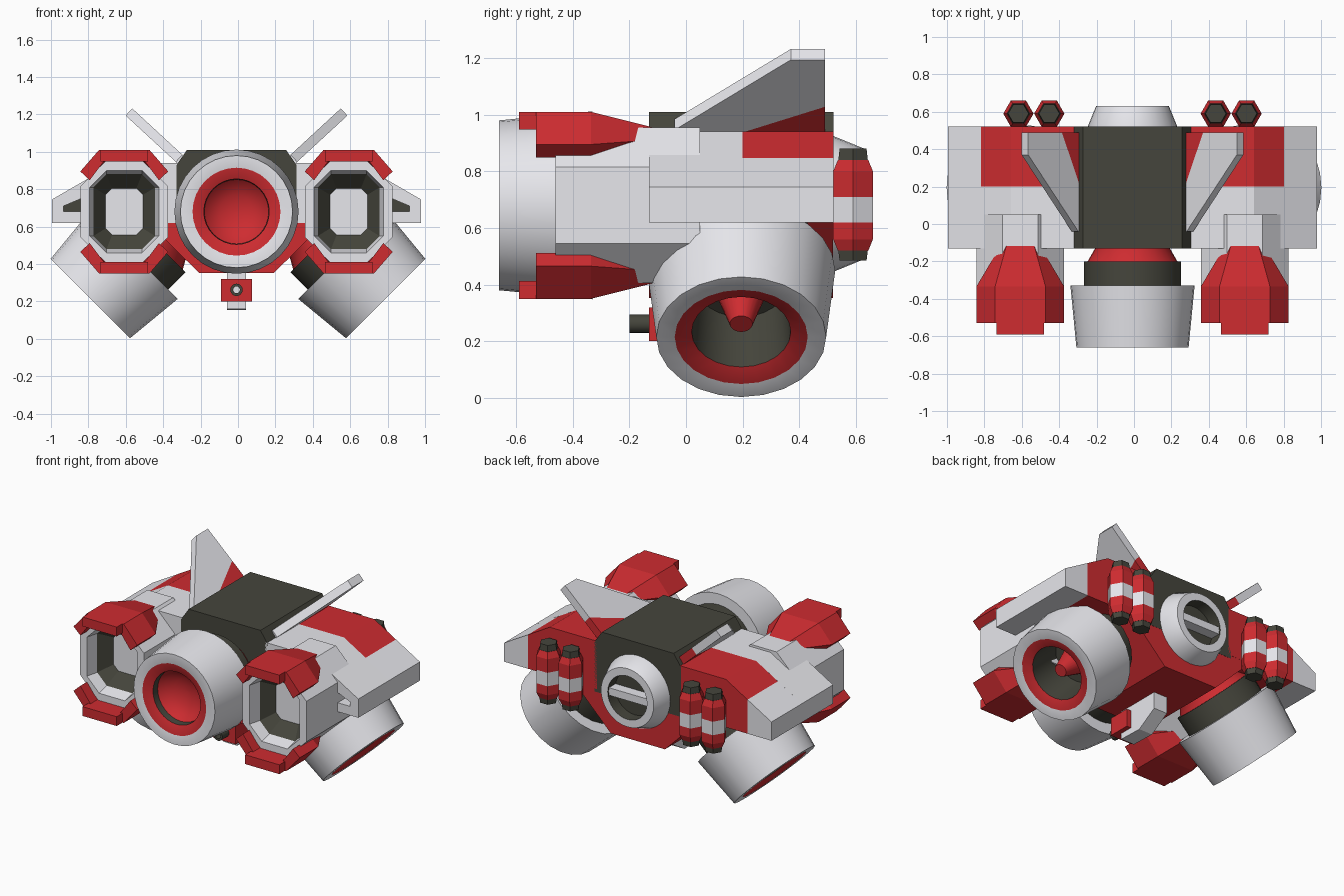
import bpy, bmesh
from math import sin, cos, pi
from mathutils import Vector, Matrix

if "Cube" in bpy.data.objects:
    bpy.data.objects.remove(bpy.data.objects["Cube"])

CX = -0.008          # mirror plane
CZ = 0.68            # height of the main axes
MATS = {}
for key, col in {"light": (0.8, 0.8, 0.84), "red": (0.62, 0.025, 0.03), "dark": (0.06, 0.06, 0.045)}.items():
    MATS[key] = bpy.data.materials.new(key + "_paint")
    MATS[key].diffuse_color = (*col, 1)


def loft(name, secs, mats, smooth=False):
    """Skin a closed solid through sections; mats = one key or [start cap, segments..., end cap]."""
    if isinstance(mats, str):
        mats = [mats] * (len(secs) + 1)
    keys = list(dict.fromkeys(mats))
    bm = bmesh.new()
    rings = [[bm.verts.new(p) for p in s] for s in secs]
    n = len(rings[0])
    bm.faces.new(rings[0]).material_index = keys.index(mats[0])
    for i in range(len(rings) - 1):
        a, b = rings[i], rings[i + 1]
        for j in range(n):
            k = (j + 1) % n
            bm.faces.new((a[j], a[k], b[k], b[j])).material_index = keys.index(mats[i + 1])
    bm.faces.new(rings[-1]).material_index = keys.index(mats[-1])
    bmesh.ops.recalc_face_normals(bm, faces=bm.faces)
    me = bpy.data.meshes.new(name)
    bm.to_mesh(me)
    bm.free()
    for k in keys:
        me.materials.append(MATS[k])
    ob = bpy.data.objects.new(name, me)
    bpy.context.collection.objects.link(ob)
    if smooth:
        bpy.ops.object.select_all(action='DESELECT')
        ob.select_set(True)
        bpy.context.view_layer.objects.active = ob
        bpy.ops.object.shade_smooth_by_angle(angle=0.52)
    return ob


def prism(name, poly, y0, y1, mat, s=1):
    """Extrude an x-z outline along y, mirrored by s."""
    return loft(name, [[(CX + s * x, y, z) for x, z in poly] for y in (y0, y1)], mat)


def lathe(name, prof, mats, origin, axis, n=24, smooth=True, turn=0):
    """Revolve (radius, distance) points round an axis."""
    m = Matrix.Translation(origin) @ Vector(axis).to_track_quat('Z', 'Y').to_matrix().to_4x4()
    secs = [[m @ Vector((r * cos(turn + 2 * pi * i / n), r * sin(turn + 2 * pi * i / n), a))
             for i in range(n)] for r, a in prof]
    return loft(name, secs, mats, smooth)


def octagon(cx, cz, hx, hz, c, y):
    q = [(hx, hz - c), (hx - c, hz), (c - hx, hz), (-hx, hz - c),
         (-hx, c - hz), (c - hx, -hz), (hx - c, -hz), (hx, c - hz)]
    return [(cx + x, y, cz + z) for x, z in q]


# Central hull: dark top, red belly
prism("core_hull", [(-.32, .6), (.32, .6), (.32, .93), (.265, 1.01), (-.265, 1.01), (-.32, .93)], -.13, .52, "dark")
prism("belly_hull", [(-.2, .352), (.2, .352), (.47, .62), (-.47, .62)], -.13, .519, "red")

# Round pods: shared casing, different insides
CASE = [(.2, -.05), (.2, 0), (.24, .07), (.26, .07), (.26, .2), (.332, .2), (.30, .53), (.235, .53), (.175, .505)]
CASE_M = ["red", "red", "red", "dark", "dark", "light", "light", "light", "red"]
lathe("front_pod", CASE + [(.172, .46), (.14, .425), (.09, .40), (.04, .388), (.004, .386)],
      CASE_M + ["dark", "red", "red", "red", "red", "red"], (CX, -.13, CZ), (0, -1, 0), 32)
for s in (1, -1):
    lathe("lower_thruster", CASE + [(.16, .27), (.1, .27), (.04, .465)],
          CASE_M + ["dark", "dark", "red", "red"], (s * .415, .195, .59), (s, 0, -1))

# Rear port with crossbar
lathe("rear_port", [(.24, .5), (.24, .52), (.195, .63), (.145, .63), (.145, .55)],
      ["light"] * 4 + ["dark", "dark"], (CX, 0, CZ + .005), (0, 1, 0), 32)
prism("rear_port_bar", [(-.15, .66), (.15, .66), (.15, .71), (-.15, .71)], .54, .62, "light")

for s in (1, -1):
    # Side wing: light front and tip, red rear panel
    wing = prism("wing_front", [(.3, .62), (.987, .62), (.987, .745), (.65, .94), (.3, .94)], -.13, .2, "light", s)
    prism("wing_tip_rear", [(.81, .62), (.987, .62), (.987, .745), (.81, .847)], .2, .52, "light", s)
    prism("wing_rear_panel", [(.3, .62), (.81, .62), (.81, .847), (.65, .94), (.3, .94)], .2, .52, "red", s)

    # Slot in the wing front
    slot = [(.78, .68), (.925, .68), (.925, .71), (.83, .75), (.78, .75)]
    cutter = prism("slot_cutter", slot, -.2, -.03, "light", s)
    cutter.hide_render = True
    mod = wing.modifiers.new("slot", 'BOOLEAN')
    mod.operation, mod.object, mod.solver = 'DIFFERENCE', cutter, 'EXACT'
    bpy.context.view_layer.objects.active = wing
    bpy.ops.object.modifier_apply(modifier=mod.name)
    bpy.data.objects.remove(cutter)
    prism("wing_slot_panel", slot, -.04, -.02, "dark", s)

    # Octagonal engine with recessed mouth
    ex = CX + s * .6
    loft("engine", [octagon(ex, CZ, *o) for o in (
        (.235, .275, .14, .05), (.235, .275, .14, -.46), (.185, .22, .09, -.46),
        (.165, .2, .07, -.38), (.1, .125, .035, -.30))],
        ["light", "light", "light", "light", "dark", "light"])

    # Claws above and below the engine mouth
    for t in (1, -1):
        arc = [(-.235, .215), (-.135, .33), (.135, .33), (.235, .215), (.185, .168), (.11, .268), (-.11, .268), (-.185, .168)]
        tip = [(-.075, .235), (-.06, .262), (.06, .262), (.075, .235), (.06, .225), (.05, .235), (-.05, .235), (-.06, .225)]
        loft("engine_claw", [[(ex + x, y, CZ + t * z) for x, z in sec]
                             for sec, y in ((arc, -.53), (arc, -.335), (tip, -.065))], "red")
        loft("claw_front_plate", [[(ex + x, y, CZ + t * z) for x, z in
                                   ((-.126, .33), (.126, .33), (.126, .268), (-.126, .268))]
                                  for y in (-.59, -.52)], "red")

    # Slanted fin: light blade, red root
    def fin(name, outline, mat):
        d, nrm, base = Vector((.735, 0, .678)), Vector((.678, 0, -.735)), Vector((.285, 0, .945))
        secs = []
        for h in (-.026, .026):
            pts = [base + d * u + nrm * h + Vector((0, y, 0)) for y, u in outline]
            secs.append([(CX + s * p.x, p.y, p.z) for p in pts])
        loft(name, secs, mat)
    fin("fin_blade", [(-.04, -.02), (-.04, .03), (.37, .395), (.49, .395), (.49, .15), (.12, -.02)], "light")
    fin("fin_root", [(.12, -.02), (.49, .15), (.49, -.02)], "red")

    # Hexagonal canisters on the back
    for x in (.445, .61):
        lathe("canister", [(.055, .485), (.06, .52), (.062, .52), (.081, .56), (.081, .62), (.081, .71),
                           (.081, .80), (.062, .84), (.06, .84), (.055, .88)],
              ["dark", "dark", "dark", "red", "red", "light", "red", "red", "dark", "dark", "dark"],
              (CX + s * x, .59, 0), (0, 0, 1), 6, False)

# Belly gun: keel, mount block and barrel
loft("gun_keel", [[(CX + x, y, z) for y, z in ((-.07, .37), (-.07, .16), (.1, .155), (.24, .24), (.24, .37))]
                  for x in (-.05, .05)], "light")
prism("gun_block", [(-.082, .2), (.082, .2), (.082, .32), (-.082, .32)], -.13, .02, "red")
lathe("gun_barrel", [(.033, 0), (.033, .1), (.018, .1), (.018, .06)],
      ["dark", "dark", "dark", "dark", "light"], (CX, -.1, .262), (0, -1, 0), 16)

for m in bpy.data.materials:
    if m.users and not m.is_grease_pencil:
        m.use_nodes = True
        m.node_tree.nodes["Principled BSDF"].inputs["Base Color"].default_value = m.diffuse_color
